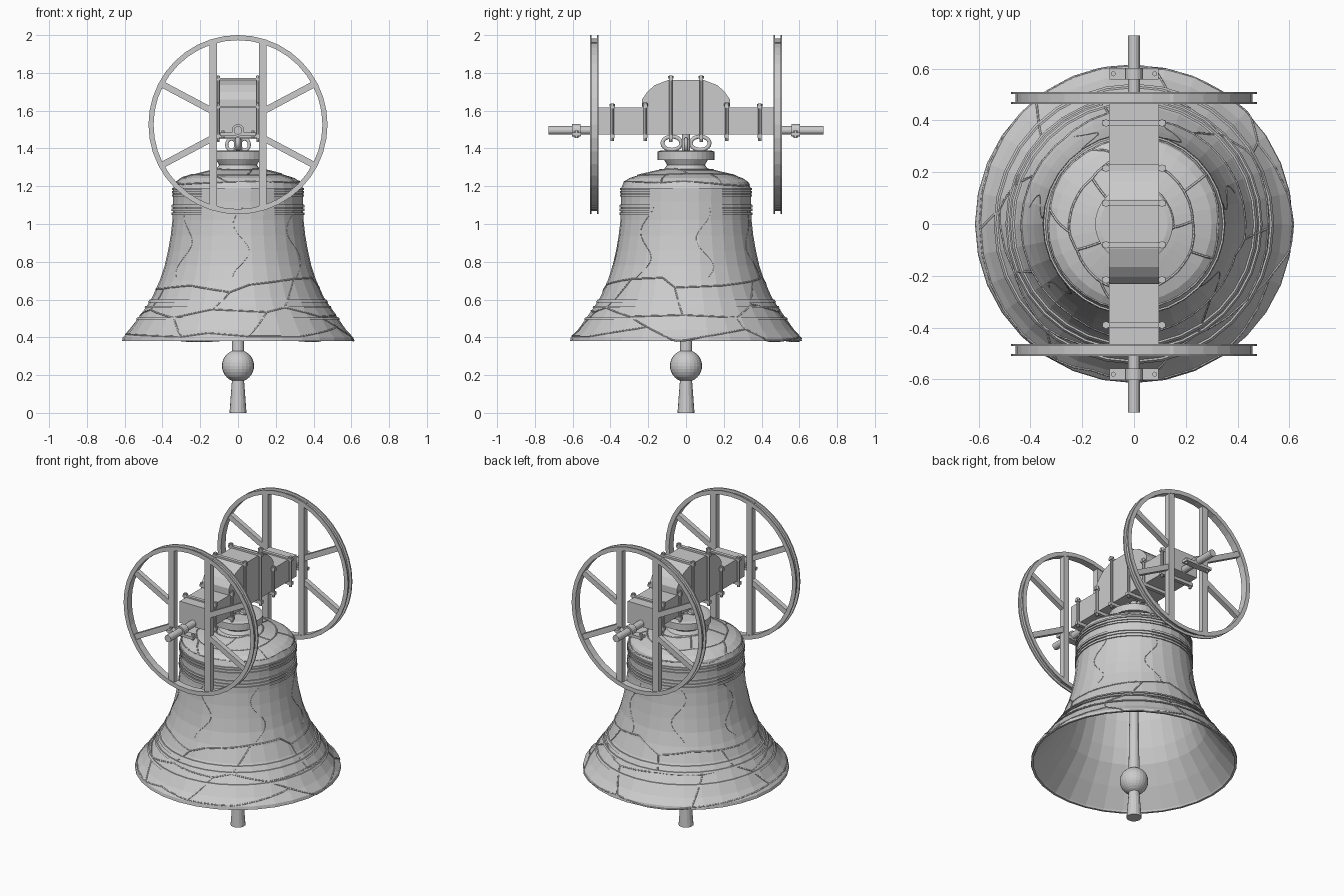
import bpy, bmesh, math, random
from mathutils import Matrix, Vector

if "Cube" in bpy.data.objects:
    bpy.data.objects.remove(bpy.data.objects["Cube"])
random.seed(4)
SEG = 32

def finish(name, bm):
    bmesh.ops.remove_doubles(bm, verts=bm.verts, dist=1e-5)
    bmesh.ops.recalc_face_normals(bm, faces=bm.faces)
    me = bpy.data.meshes.new(name)
    bm.to_mesh(me)
    bm.free()
    ob = bpy.data.objects.new(name, me)
    bpy.context.collection.objects.link(ob)
    return ob

def lathe(name, prof, seg=SEG, closed=False, mat=None):
    bm = bmesh.new()
    rings = [[bm.verts.new((r * math.cos(a), r * math.sin(a), z))
              for a in (2 * math.pi * i / seg for i in range(seg))] for r, z in prof]
    n = len(prof)
    for j in range(n if closed else n - 1):
        A, B = rings[j], rings[(j + 1) % n]
        for i in range(seg):
            k = (i + 1) % seg
            bm.faces.new((A[i], A[k], B[k], B[i]))
    if mat:
        bm.transform(mat)
    return finish(name, bm)

def box(name, lo, hi, rot=None):
    bm = bmesh.new()
    bmesh.ops.create_cube(bm, size=1)
    for v in bm.verts:
        v.co = Vector([(lo[i] + hi[i]) / 2 + v.co[i] * (hi[i] - lo[i]) for i in range(3)])
    if rot:
        bm.transform(rot)
    return finish(name, bm)

def rod(name, a, b, r1, r2=None, seg=16):
    a, b = Vector(a), Vector(b)
    bm = bmesh.new()
    bmesh.ops.create_cone(bm, cap_ends=True, segments=seg, radius1=r1,
                          radius2=r1 if r2 is None else r2, depth=(b - a).length)
    q = Vector((0, 0, 1)).rotation_difference(b - a).to_matrix().to_4x4()
    bm.transform(Matrix.Translation((a + b) / 2) @ q)
    return finish(name, bm)

def tubes(name, paths, depth, res=0, cyclic=False):
    cu = bpy.data.curves.new(name, 'CURVE')
    cu.dimensions = '3D'
    cu.bevel_depth, cu.bevel_resolution = depth, res
    for pts in paths:
        sp = cu.splines.new('POLY')
        sp.points.add(len(pts) - 1)
        for p, c in zip(sp.points, pts):
            p.co = (*c, 1)
        sp.use_cyclic_u = cyclic
    ob = bpy.data.objects.new(name, cu)
    bpy.context.collection.objects.link(ob)

# Bell body: outer wall, crown, and inner wall
outer = [(.614, .38), (.61, .40), (.572, .44), (.53, .50), (.487, .56), (.455, .61), (.415, .70),
         (.388, .78), (.37, .86), (.356, .94), (.347, 1.02), (.343, 1.12), (.343, 1.19),
         (.33, 1.222), (.30, 1.243), (.24, 1.262), (.17, 1.28), (.115, 1.292)]
neck = [(.1, 1.312), (.115, 1.338), (.15, 1.34), (.15, 1.384), (.13, 1.39), (0, 1.39)]
inner = [(0, 1.25), (.22, 1.235), (.30, 1.20), (.32, 1.12), (.325, 1.0), (.345, .86),
         (.392, .70), (.43, .61), (.507, .50), (.595, .39), (.6, .38)]
lathe("bell_body", outer + neck + inner, closed=True)

def radius_at(z):
    for (r0, z0), (r1, z1) in zip(outer, outer[1:]):
        if z0 <= z <= z1:
            return r0 + (r1 - r0) * (z - z0) / (z1 - z0)
    return outer[-1][0]

# Raised bands
for z, h in ((.5, .012), (.562, .01), (.592, .014), (1.055, .014), (1.075, .012), (1.095, .014),
             (1.15, .01), (1.168, .012), (1.185, .01)):
    lo, hi = radius_at(z - h / 2), radius_at(z + h / 2)
    lathe("bell_band", [(lo - .01, z - h / 2), (lo + .007, z - h / 2),
                        (hi + .007, z + h / 2), (hi - .01, z + h / 2)], closed=True)

# Irregular crack network lying on the faceted surface
lens = [0]
for p, q in zip(outer, outer[1:]):
    lens.append(lens[-1] + math.dist(p, q))

def on_bell(a, s):
    s = min(max(s, 0.001), lens[-1] - .001)
    k = next(i for i in range(len(lens) - 1) if lens[i + 1] >= s)
    t = (s - lens[k]) / (lens[k + 1] - lens[k])
    r = outer[k][0] * (1 - t) + outer[k + 1][0] * t
    z = outer[k][1] * (1 - t) + outer[k + 1][1] * t
    w = math.pi / SEG
    r *= math.cos(w) / math.cos(a % (2 * w) - w)
    return (r * math.cos(a), r * math.sin(a), z)

def cracks(cols, levels, jitter):
    n, paths = cols * 2, []
    P = {(i, j): (2 * math.pi * (i + random.uniform(-.35, .35)) / n,
                  s + random.uniform(-jitter, jitter) + (.25 if (i + j) % 2 else -.25) * jitter)
         for i in range(n) for j, s in enumerate(levels)}
    for (i, j), p in P.items():
        ends = [((i + 1) % n, j)] + ([(i, j + 1)] if (i + j) % 2 else [])
        for e in ends:
            if e in P:
                a1 = P[e][0] + (2 * math.pi if i == n - 1 and e[0] == 0 else 0)
                paths.append([on_bell(p[0] + (a1 - p[0]) * t / 8, p[1] + (P[e][1] - p[1]) * t / 8)
                              for t in range(9)])
    return paths

tubes("skirt_cracks", cracks(7, [.04, .19, .36], .045), .0045)
tubes("crown_cracks", cracks(5, [lens[12] + .03, lens[12] + .13, lens[-1] - .02], .02), .0045)
tubes("waist_cracks", [[on_bell(a + .12 * math.sin(t * .6 + a), .40 + t * .028) for t in range(15)]
                       for a in (2 * math.pi * (i + .3) / 7 for i in range(7))], .002)

# Clapper
rod("clapper_rod", (0, 0, .3), (0, 0, 1.26), .033, .02)
rod("clapper_tail", (0, 0, 0), (0, 0, .2), .045, .03)
bm = bmesh.new()
bmesh.ops.create_uvsphere(bm, u_segments=24, v_segments=16, radius=.085)
bm.transform(Matrix.Translation((0, 0, .249)))
finish("clapper_ball", bm)

# Crown loops
rod("crown_post", (0, 0, 1.38), (0, 0, 1.48), .022)
for s in (-1, 1):
    tubes("crown_loop", [[(0, s * .075 + .05 * math.cos(t), 1.428 + .035 * math.sin(t))
          for t in (2 * math.pi * i / 20 for i in range(20))]], .012, 1, True)
    tubes("side_loop", [[(s * .035 + .025 * math.cos(t), 0, 1.42 + .03 * math.sin(t))
          for t in (2 * math.pi * i / 16 for i in range(16))]], .01, 1, True)

# Headstock beam and raised block with rounded shoulders
box("headstock_beam", (-.097, -.466, 1.475), (.097, .466, 1.617))
half = [(.232, 1.617), (.232, 1.66), (.205, 1.70), (.165, 1.735), (.095, 1.762)]
bm = bmesh.new()
f = bm.faces.new([bm.verts.new((-.097, y, z)) for y, z in half + [(-y, z) for y, z in half[::-1]]])
ext = bmesh.ops.extrude_face_region(bm, geom=[f])
bmesh.ops.translate(bm, verts=[v for v in ext["geom"] if isinstance(v, bmesh.types.BMVert)],
                    vec=(.194, 0, 0))
finish("headstock_block", bm)

# Straps: top and bottom plates joined by bolts
for y, top, bot in ((.08, 1.765, 1.45), (.215, 1.62, 1.455), (.39, 1.617, 1.455)):
    for s in (-1, 1):
        box("strap_top", (-.122, s * y - .011, top - .005), (.122, s * y + .011, top + .009))
        box("strap_bottom", (-.122, s * y - .011, bot), (.122, s * y + .011, bot + .02))
        for x in (-.108, .108):
            rod("strap_bolt", (x, s * y, bot - .015), (x, s * y, top + .022), .009, seg=8)
            rod("strap_nut", (x, s * y, top + .005), (x, s * y, top + .018), .015, seg=6)

# Wheels, axles and bearings at both ends
CZ = 1.526
for s in (-1, 1):
    at = Matrix.Translation((0, s * .486, CZ)) @ Matrix.Rotation(math.pi / 2, 4, 'X')
    lathe("wheel_rim", [(.447, -.023), (.474, -.023), (.474, -.015), (.457, -.015),
                        (.457, .015), (.474, .015), (.474, .023), (.447, .023)], 40, True, at)
    for x in (-.131, .131):
        box("wheel_upright", (x - .021, s * .486 - .018, CZ - .435), (x + .021, s * .486 + .018, CZ + .435))
    for a in (28, 152, 208, 332):
        box("wheel_spoke", (.15, -.016, -.017), (.452, .016, .017),
            Matrix.Translation((0, s * .486, CZ)) @ Matrix.Rotation(math.radians(a), 4, 'Y'))
    rod("axle", (0, s * .40, 1.496), (0, s * .728, 1.496), .0225)
    rod("bearing_hub", (0, s * .558, 1.496), (0, s * .603, 1.496), .033)
    box("bearing_base", (-.095, s * .58 - .023, 1.466), (.095, s * .58 + .023, 1.484))
    for x in (-.08, .08):
        rod("bearing_bolt", (x, s * .58, 1.455), (x, s * .58, 1.496), .01, seg=6)
